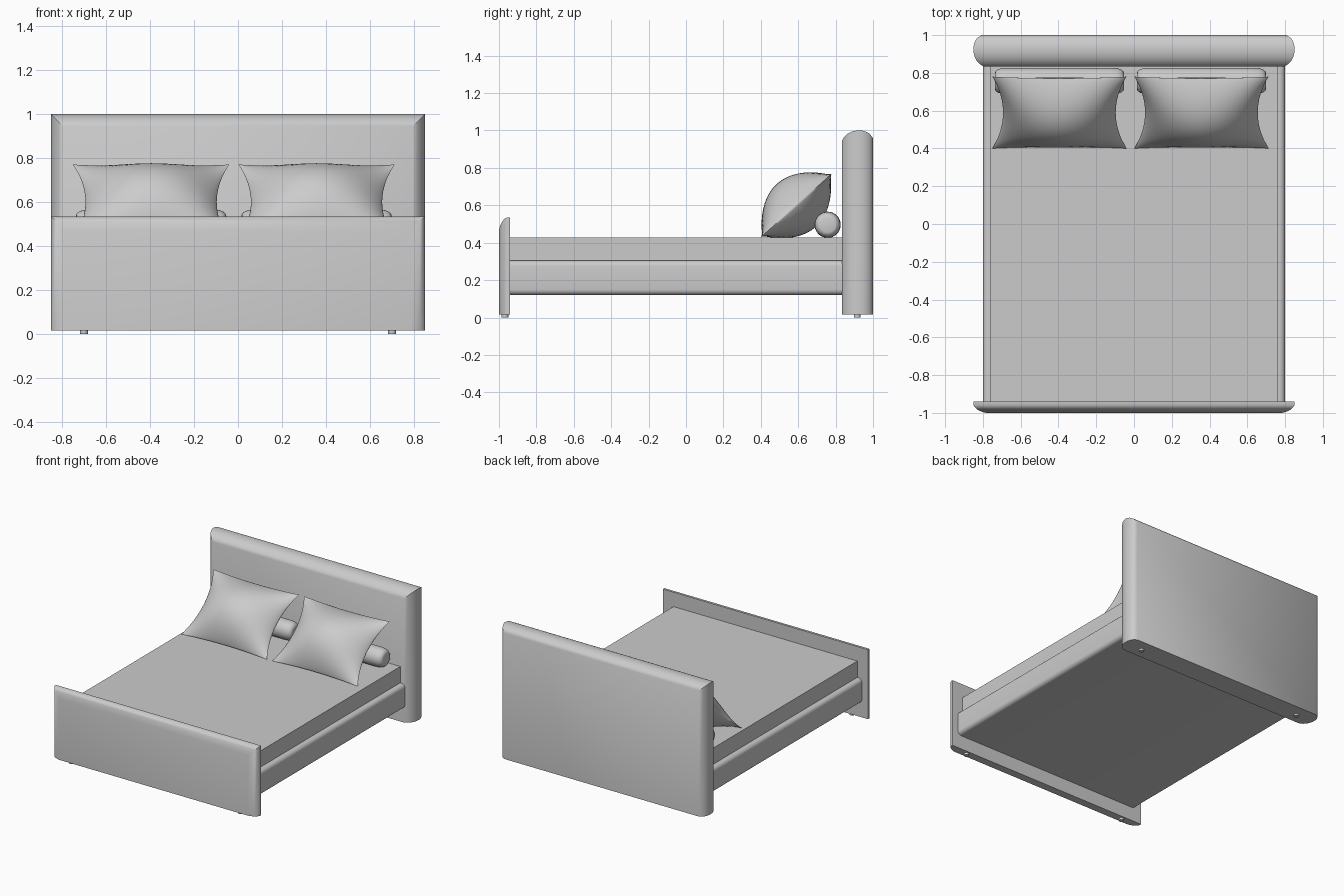
import bpy, bmesh, math
from mathutils import Vector

if "Cube" in bpy.data.objects:
    bpy.data.objects.remove(bpy.data.objects["Cube"])


def finish(name, bm, angle=40):
    bmesh.ops.recalc_face_normals(bm, faces=bm.faces)
    me = bpy.data.meshes.new(name)
    bm.to_mesh(me)
    bm.free()
    ob = bpy.data.objects.new(name, me)
    bpy.context.collection.objects.link(ob)
    bpy.ops.object.select_all(action='DESELECT')
    ob.select_set(True)
    bpy.context.view_layer.objects.active = ob
    bpy.ops.object.shade_smooth_by_angle(angle=math.radians(angle))
    return ob


def panel(name, half, z0, z1, profile):
    """Board whose top and sides follow a rounded (inset, y) profile; flat bottom."""
    bm = bmesh.new()
    rings = []
    for i, y in profile:
        w = half - i
        rings.append([bm.verts.new(p) for p in
                      ((-w, y, z0), (w, y, z0), (w, y, z1 - i), (-w, y, z1 - i))])
    for a, b in zip(rings, rings[1:]):
        for k in range(4):
            j = (k + 1) % 4
            bm.faces.new((a[k], a[j], b[j], b[k]))
    bm.faces.new(rings[0])
    bm.faces.new(rings[-1])
    return finish(name, bm)


def block(name, half, y0, y1, z0, z1, bevel):
    """Box with its lengthwise edges rounded."""
    bm = bmesh.new()
    bmesh.ops.create_cube(bm, size=1)
    for v in bm.verts:
        v.co = (v.co.x * 2 * half, (y0 + y1) / 2 + v.co.y * (y1 - y0),
                (z0 + z1) / 2 + v.co.z * (z1 - z0))
    if bevel:
        long_edges = [e for e in bm.edges
                      if abs(e.verts[0].co.y - e.verts[1].co.y) > 0.5]
        bmesh.ops.bevel(bm, geom=long_edges, offset=bevel, segments=5,
                        profile=0.5, affect='EDGES')
    return finish(name, bm)


def pillow(name, cx):
    """Puffed square cushion with pulled-out corners, leaning back."""
    n = 24
    u_dir, n_dir = Vector((0, 0.745, 0.667)), Vector((0, -0.667, 0.745))
    bm = bmesh.new()
    for side in (1, -1):
        grid = []
        for i in range(n + 1):
            s = -math.cos(math.pi * i / n)
            row = []
            for j in range(n + 1):
                t = -math.cos(math.pi * j / n)
                a, b = max(0, 1 - s * s), max(0, 1 - t * t)
                x = 0.355 * s * (1 - 0.16 * b)
                u = 0.255 * t * (1 - 0.05 * a)
                h = side * 0.155 * a ** 0.8 * b ** 0.9
                row.append(bm.verts.new(Vector((cx + x, 0.59, 0.6)) + u_dir * u + n_dir * h))
            grid.append(row)
        for i in range(n):
            for j in range(n):
                bm.faces.new((grid[i][j], grid[i + 1][j], grid[i + 1][j + 1], grid[i][j + 1]))
    bmesh.ops.remove_doubles(bm, verts=bm.verts, dist=1e-5)
    return finish(name, bm, 60)


def lathe(name, profile, loc, axis, segs=32):
    """Turned solid from (along, radius) points, closed by end caps."""
    bm = bmesh.new()
    rings = []
    for d, r in profile:
        ring = []
        for k in range(segs):
            c = r * math.cos(2 * math.pi * k / segs)
            s = r * math.sin(2 * math.pi * k / segs)
            p = (d, c, s) if axis == 'X' else (c, s, d)
            ring.append(bm.verts.new(Vector(loc) + Vector(p)))
        rings.append(ring)
    for a, b in zip(rings, rings[1:]):
        for k in range(segs):
            j = (k + 1) % segs
            bm.faces.new((a[k], a[j], b[j], b[k]))
    bm.faces.new(rings[0])
    bm.faces.new(rings[-1])
    return finish(name, bm)


# Headboard and footboard
panel("headboard", 0.85, 0.015, 1.0,
      [(0.056, 0.833), (0.034, 0.846), (0.018, 0.863), (0.006, 0.885), (0, 0.912),
       (0, 0.94), (0.006, 0.962), (0.018, 0.983), (0.042, 1.0)])
panel("footboard", 0.85, 0.015, 0.535,
      [(0.066, -1.0), (0.042, -0.993), (0.022, -0.983), (0.008, -0.971),
       (0, -0.958), (0, -0.94)])

# Bed base and mattress
block("bed_base", 0.80, -0.945, 0.84, 0.12, 0.305, 0.03)
block("mattress", 0.762, -0.945, 0.84, 0.30, 0.427, 0)

# Feet
for x in (-0.70, 0.70):
    for y in (-0.968, 0.915):
        lathe("foot", [(0, 0.018), (0.02, 0.018)], (x, y, 0), 'Z', 20)

# Pillows with bolsters tucked behind them
bolster = [(0.342, 0.04), (0.338, 0.052), (0.325, 0.062), (0.305, 0.068), (0.27, 0.07)]
for x in (-0.395, 0.357):
    pillow("pillow", x)
    lathe("bolster", [(-d, r) for d, r in bolster] + bolster[::-1], (x, 0.757, 0.496), 'X')
